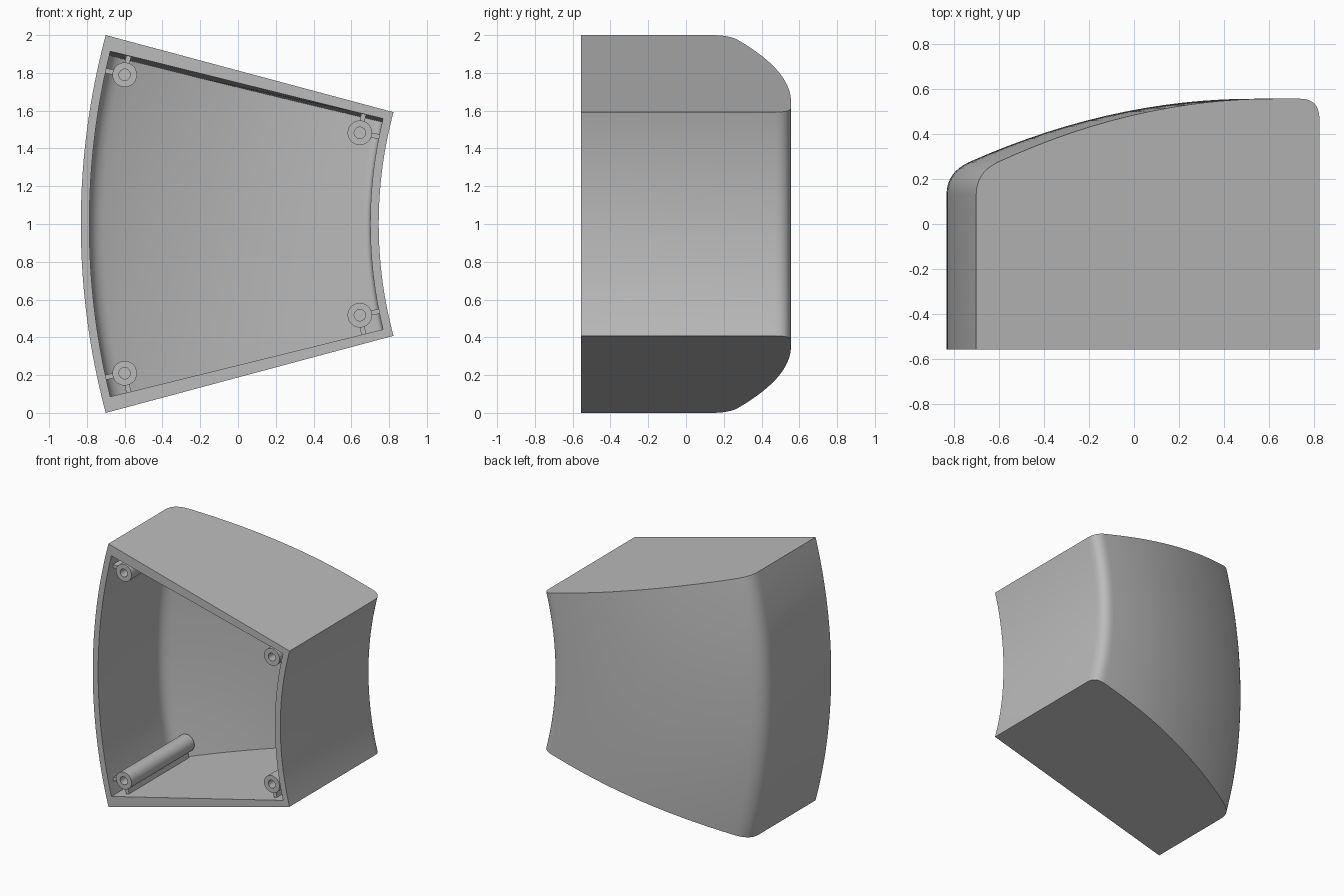
import bpy, bmesh, math
from mathutils import Vector, Matrix

cube = bpy.data.objects.get("Cube")
if cube:
    bpy.data.objects.remove(cube, do_unlink=True)

# Main dimensions: a sector swept round an axis parallel to y
AXIS = Vector((3.032, 0, 1))
R_OUT, R_IN = 3.864, 2.287
FRONT, BACK = -0.556, 0.556
WALL = 0.045
HALF = math.radians(15)
CAVITY = math.radians(13.85)
DRAFT = math.radians(0.5)

grey = bpy.data.materials.new("plain grey")
grey.use_nodes = True
COLOUR = (0.5, 0.5, 0.5, 1)
grey.diffuse_color = COLOUR
grey.node_tree.nodes["Principled BSDF"].inputs["Base Color"].default_value = COLOUR


def place(r, y, a):
    return Vector((AXIS.x - r * math.cos(a), y, AXIS.z + r * math.sin(a)))


def finish(name, bm):
    bmesh.ops.recalc_face_normals(bm, faces=bm.faces)
    mesh = bpy.data.meshes.new(name)
    bm.to_mesh(mesh)
    bm.free()
    mesh.materials.append(grey)
    obj = bpy.data.objects.new(name, mesh)
    bpy.context.collection.objects.link(obj)
    return obj


def smooth(obj):
    bpy.ops.object.select_all(action="DESELECT")
    obj.select_set(True)
    bpy.context.view_layer.objects.active = obj
    bpy.ops.object.shade_smooth_by_angle(angle=math.radians(30))


def bezier(p0, p1, p2, n=8):
    p0, p1, p2 = Vector(p0), Vector(p1), Vector(p2)
    ts = [i / n for i in range(n + 1)]
    return [p0 * (1 - t) ** 2 + p1 * 2 * t * (1 - t) + p2 * t * t for t in ts]


def back_y(r):
    return BACK - 0.176 * max(0, r - 2.5) ** 2


def profile(front, inset=0):
    """Radius and depth of the swept outline, optionally moved inwards."""
    r_a, r_b = R_OUT - 0.1, R_IN + 0.09
    curve = bezier((R_OUT, 0.13), (R_OUT, back_y(R_OUT)), (r_a, back_y(r_a)))
    for i in range(1, 16):
        r = r_a + (r_b - r_a) * i / 16
        curve.append(Vector((r, back_y(r))))
    curve += bezier((r_b, BACK), (R_IN, BACK), (R_IN, BACK - 0.09))
    full = [Vector((R_OUT, front))] + curve + [Vector((R_IN, front))]
    out = [full[0] - Vector((inset, 0))]
    for before, p, after in zip(full, full[1:], full[2:]):
        t = (after - before).normalized()
        out.append(p + Vector((-t.y, t.x)) * inset)
    out.append(full[-1] + Vector((inset, 0)))
    return out


def sector(name, points, low, high, draft=0, steps=32):
    bm = bmesh.new()
    rows = []
    for i in range(steps + 1):
        row = []
        for r, y in points:
            top = high - draft * (y - FRONT) / (BACK - FRONT)
            row.append(bm.verts.new(place(r, y, low + (top - low) * i / steps)))
        rows.append(row)
    n = len(points)
    for a, b in zip(rows, rows[1:]):
        for j in range(n):
            k = (j + 1) % n
            bm.faces.new((a[j], a[k], b[k], b[j]))
    caps = [bm.faces.new(rows[0]), bm.faces.new(rows[-1])]
    if draft:
        bmesh.ops.triangulate(bm, faces=caps)
    return finish(name, bm)


# Hollow housing
housing = sector("housing", profile(FRONT), -HALF, HALF)
cutters = [sector("cavity_cutter", profile(FRONT - 0.15, WALL), -CAVITY, CAVITY, DRAFT)]

# Round ports through the outer wall
for side in (-1, 1):
    a = side * math.asin(0.4 / R_OUT)
    bm = bmesh.new()
    bmesh.ops.create_cone(bm, cap_ends=True, segments=64, radius1=0.245,
                          radius2=0.245, depth=0.4)
    turn = Vector((-math.cos(a), 0, math.sin(a))).to_track_quat("Z", "Y")
    bm.transform(Matrix.Translation(place(R_OUT, -0.145, a)) @ turn.to_matrix().to_4x4())
    cutters.append(finish("port_cutter", bm))

for cutter in cutters:
    mod = housing.modifiers.new("cut", "BOOLEAN")
    mod.operation = "DIFFERENCE"
    mod.solver = "EXACT"
    mod.object = cutter
    cutter.hide_render = True
bpy.context.view_layer.update()
cut = housing.evaluated_get(bpy.context.evaluated_depsgraph_get())
mesh = bpy.data.meshes.new_from_object(cut)
housing.modifiers.clear()
housing.data = mesh
for cutter in cutters:
    bpy.data.objects.remove(cutter, do_unlink=True)
smooth(housing)


# Screw posts with blind holes
def screw_post(name, centre, y0, y1):
    bm = bmesh.new()
    outline = [(0, y0 + 0.3), (0.03, y0 + 0.3), (0.03, y0), (0.065, y0), (0.065, y1), (0, y1)]
    verts = [bm.verts.new((r, y, 0)) for r, y in outline]
    edges = [bm.edges.new(pair) for pair in zip(verts, verts[1:])]
    bmesh.ops.spin(bm, geom=verts + edges, cent=(0, 0, 0), axis=(0, 1, 0),
                   angle=math.tau, steps=32)
    bmesh.ops.remove_doubles(bm, verts=bm.verts, dist=0.0005)
    bm.transform(Matrix.Translation((centre.x, 0, centre.z)))
    smooth(finish(name, bm))


# Thin ribs tying each post to the walls
def rib(name, centre, direction, y0, y1, length=0.118, width=0.026):
    side = Vector((-direction.z, 0, direction.x)) * width / 2
    start, end = centre + direction * 0.05, centre + direction * length
    bm = bmesh.new()
    base = [bm.verts.new((p.x, y0, p.z))
            for p in (start - side, start + side, end + side, end - side)]
    face = bm.faces.new(base)
    extruded = bmesh.ops.extrude_face_region(bm, geom=[face])["geom"]
    moved = [v for v in extruded if isinstance(v, bmesh.types.BMVert)]
    bmesh.ops.translate(bm, verts=moved, vec=(0, y1 - y0, 0))
    finish(name, bm)


for label, x, dz, end, out in (("outer", -0.6, 0.79, 0.24, 1), ("inner", 0.645, 0.483, 0.53, -1)):
    for level, side in (("upper", 1), ("lower", -1)):
        centre = Vector((x, 0, 1 + side * dz))
        radial = (centre - AXIS).normalized()
        tangent = Vector((abs(radial.z), 0, -side * radial.x))
        screw_post(f"{level}_{label}_post", centre, -0.515, end)
        rib(f"{level}_{label}_radial_rib", centre, radial * out, -0.5, end - 0.05)
        rib(f"{level}_{label}_end_rib", centre, tangent, -0.5, end - 0.02)
